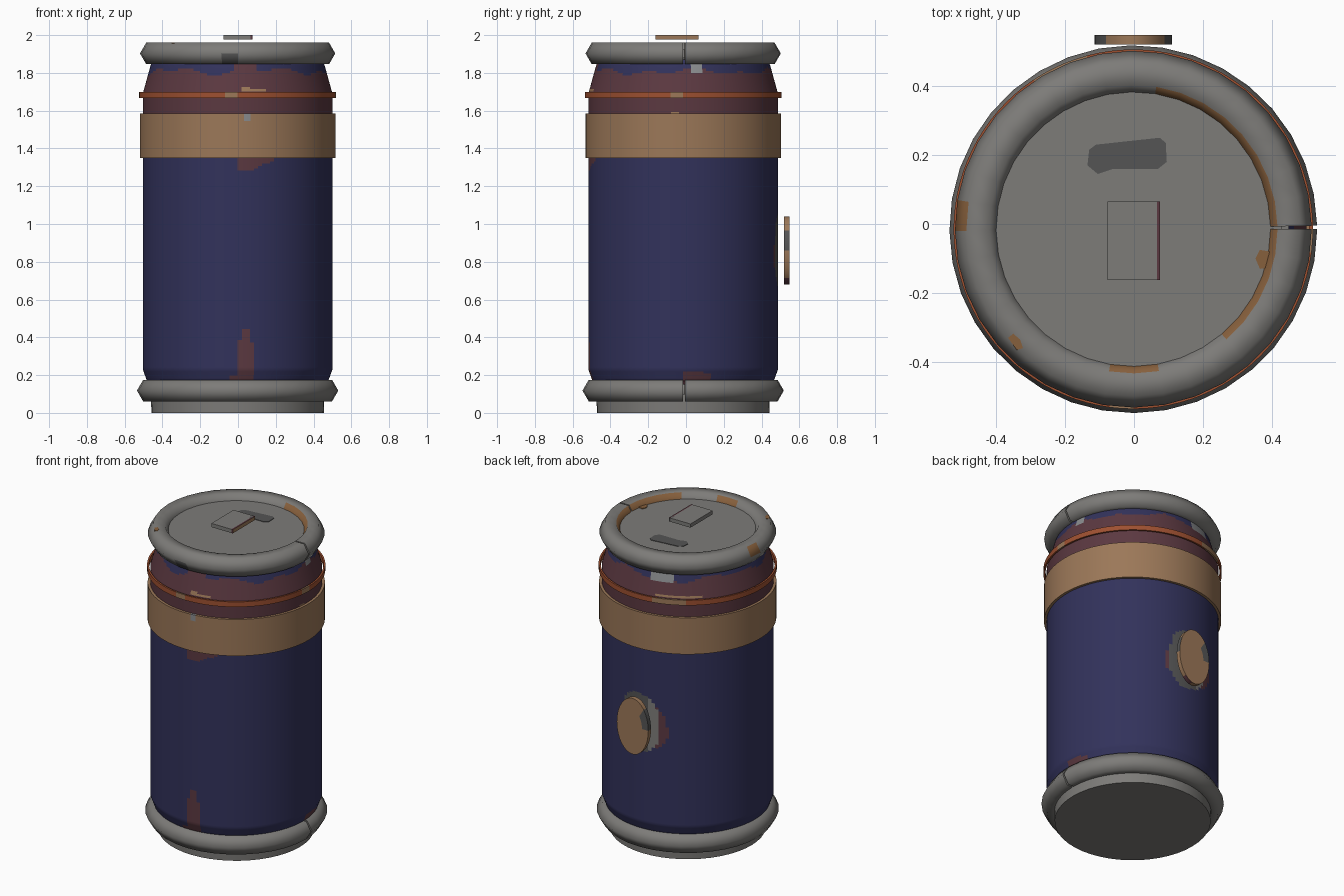
import bpy, bmesh, math
from mathutils import Vector

if "Cube" in bpy.data.objects:
    bpy.data.objects.remove(bpy.data.objects["Cube"])

CX, CY = -0.002, -0.015   # axis of the can


def material(name, r, g, b):
    m = bpy.data.materials.new(name)
    m.diffuse_color = (r, g, b, 1)
    m.use_nodes = True
    m.node_tree.nodes["Principled BSDF"].inputs["Base Color"].default_value = m.diffuse_color
    return m


MATS = [material("metal grey", 0.205, 0.2, 0.19),
        material("dark blue", 0.032, 0.032, 0.105),
        material("maroon", 0.105, 0.04, 0.052),
        material("tan", 0.33, 0.187, 0.098),
        material("burnt orange", 0.34, 0.08, 0.03),
        material("dark grey", 0.09, 0.09, 0.09),
        material("rust brown", 0.24, 0.115, 0.045),
        material("light grey", 0.25, 0.26, 0.27)]
GREY, BLUE, MAROON, TAN, ORANGE, DARK, RUST, LIGHT = range(8)


def finish(name, bm, rule, loc, sharp):
    bmesh.ops.remove_doubles(bm, verts=bm.verts, dist=1e-5)
    bmesh.ops.recalc_face_normals(bm, faces=bm.faces)
    for f in bm.faces:
        f.smooth = True
        f.material_index = rule(f.calc_center_median())
    for e in bm.edges:
        if len(e.link_faces) == 2 and e.calc_face_angle(0) > math.radians(sharp):
            e.smooth = False
    me = bpy.data.meshes.new(name)
    bm.to_mesh(me)
    bm.free()
    for m in MATS:
        me.materials.append(m)
    ob = bpy.data.objects.new(name, me)
    ob.location = loc
    bpy.context.collection.objects.link(ob)
    return ob


def lathe(name, profile, segs, rule, closed=False, gap=0.0, loc=(CX, CY, 0), sharp=40):
    """Spin (r, z) points about z, with an optional slit at +x."""
    bm = bmesh.new()
    n = segs + (1 if gap else 0)
    rows = []
    for i in range(n):
        a = math.radians(gap) + (2 * math.pi - math.radians(gap)) * i / segs
        rows.append([bm.verts.new((r * math.cos(a), r * math.sin(a), z)) for r, z in profile])
    m = len(profile)
    for i in range(segs):
        p, q = rows[i], rows[(i + 1) % n]
        for k in range(m if closed else m - 1):
            j = (k + 1) % m
            bm.faces.new((p[k], q[k], q[j], p[j]))
    if gap:
        bm.faces.new(rows[0])
        bm.faces.new(rows[-1])
    return finish(name, bm, rule, loc, sharp)


def ang(c):
    return math.degrees(math.atan2(c.y, c.x))


def rad(c):
    return math.hypot(c.x, c.y)


def dense(points, step):
    out = []
    for (r0, z0), (r1, z1) in zip(points, points[1:]):
        n = max(1, round(abs(z1 - z0) / step))
        out += [(r0 + (r1 - r0) * i / n, z0 + (z1 - z0) * i / n) for i in range(n)]
    return out + [points[-1]]


# Can body with painted shoulder and worn patches
def body_rule(c):
    a = math.radians(ang(c))
    x, y, z = c.x + CX, c.y + CY, c.z
    if y < 0 and abs(x) < 0.3:                       # front wear
        if z < 0.45 and -0.01 - 0.04 * (z < 0.2) < x < 0.09 and abs(x - 0.04) < 0.018 + 0.06 * (0.45 - z) / 0.27:
            return MAROON
        if 1.27 < z < 1.36 and 0 < x < 0.18 and z > 1.28 + max(0, x - 0.07) * 0.5:
            return MAROON
        if 1.70 < z < 1.725 and 0.02 < x < 0.14 and z < 1.73 - 0.15 * x:
            return TAN
        if z > 1.8 and -0.02 < x < 0.09:
            return MAROON
    if x > 0:                                        # right side wear
        if z < 0.22 - 0.1 * abs(y - 0.03) and -0.01 < y < 0.13:
            return MAROON
        if 1.80 < z and 0.03 < y < 0.09:
            return LIGHT
        if 1.58 < z < 1.6 and -0.08 < y < -0.03:
            return TAN
    if y > 0 and 0.6 < z < 1.1:                      # smudge behind the disc
        w = 0.02 * math.sin(9 * z * 3) + 0.01 * math.sin(40 * x)
        if math.hypot(x / 0.13, (z - 0.86) / 0.2) < 1 + w * 3:
            return DARK if x > -0.06 else GREY
        if math.hypot((x + 0.02) / 0.18, (z - 0.85) / 0.14) < 1 + w * 3:
            return MAROON
    if y > 0 and z > 1.79 and -0.2 < x < -0.06:
        return LIGHT
    if y > 0.2 and 1.70 < z < 1.72 and -0.35 < x < -0.1:
        return TAN
    top = 1.808 + 0.012 * math.sin(5 * a + 1) + 0.01 * math.sin(11 * a)
    return MAROON if 1.46 < z < top else BLUE


lathe("can_body", dense([(0.465, 0.15), (0.482, 0.175), (0.502, 0.23), (0.502, 1.69),
                         (0.462, 1.835), (0.45, 1.87)], 0.012), 144, body_rule)

# Base and lid
lathe("base", [(0, 0), (0.456, 0), (0.46, 0.1), (0, 0.1)], 48, lambda c: GREY)
lathe("lid", [(0, 1.925), (0.43, 1.925), (0.43, 1.88), (0, 1.88)], 48, lambda c: GREY)


# Rolled rims with a small slit on the right side
def hexagon(major, z, r):
    return [(major + r * math.cos(k * math.pi / 3), z + r * math.sin(k * math.pi / 3)) for k in range(6)]


def top_rim_rule(c):
    a, r = ang(c), rad(c)
    if c.z > 1.91:
        if r < 0.41 and (0 < a < 85 or -45 < a < -3):
            return RUST
        if r > 0.48 and 170 < a < 180:
            return RUST
        if r < 0.41 and -95 < a < -82:
            return RUST
    if c.z < 1.88 and -104 < a < -86 and r > 0.45:
        return DARK
    return GREY


lathe("top_rim", hexagon(0.451, 1.903, 0.066), 36, top_rim_rule, True, 1.1, sharp=75)
lathe("bottom_rim", hexagon(0.467, 0.118, 0.066), 36, lambda c: GREY, True, 1.1, sharp=75)


# Wide band and thin stripe hoop
def band_rule(c):
    x = c.x + CX
    return LIGHT if c.y < 0 and 0.02 < x < 0.07 and c.z > 1.545 else TAN


lathe("wide_band", [(0.498, 1.35)] + dense([(0.518, 1.35), (0.518, 1.585)], 0.04) + [(0.498, 1.585)],
      96, band_rule, True)


def hoop_rule(c):
    x, y = c.x + CX, c.y + CY
    worn = (y < 0 and -0.08 < x < 0) or (x > 0 and -0.08 < y < -0.03) or (y > 0 and -0.3 < x < -0.12)
    return TAN if worn else ORANGE


lathe("thin_hoop", [(0.51, 1.667), (0.521, 1.667), (0.521, 1.7), (0.51, 1.7)], 96, hoop_rule, True)


# Oval disc on the back
def disc_rule(c):
    a, r = ang(c), rad(c)
    if r > 0.97 and -32 < a < 0:
        return DARK
    if r > 0.97 and 52 < a < 85:
        return MAROON
    if r > 0.55 and -178 < a < -135:
        return DARK
    return TAN


disc = lathe("back_disc", [(0, 0.028), (0.6, 0.028), (1, 0.028), (1, 0), (0, 0)], 40, disc_rule,
             loc=(-0.002, 0.52, 0.86))
disc.scale = (0.1125, 0.18, 1)
disc.rotation_euler = (-math.pi / 2, 0, 0)


# Flat plates: pull tab, lid mark and spots on the rim
def plate(name, pts, z0, z1, rule):
    bm = bmesh.new()
    f = bm.faces.new([bm.verts.new((x, y, z0)) for x, y in pts])
    ext = bmesh.ops.extrude_face_region(bm, geom=[f])["geom"]
    bmesh.ops.translate(bm, vec=Vector((0, 0, z1 - z0)),
                        verts=[v for v in ext if isinstance(v, bmesh.types.BMVert)])
    return finish(name, bm, rule, (0, 0, 0), 40)


def box(x0, x1, y0, y1):
    return [(x0, y0), (x1, y0), (x1, y1), (x0, y1)]


plate("pull_tab", box(-0.077, 0.066, -0.162, 0.065), 1.976, 2.0, lambda c: GREY)
plate("pull_tab_edge", box(0.066, 0.076, -0.162, 0.065), 1.976, 2.0,
      lambda c: TAN if c.x > 0.075 else (MAROON if c.y < 0.03 else DARK))
plate("pull_tab_chip", box(0.057, 0.076, 0.03, 0.065), 1.998, 2.0, lambda c: DARK)
plate("lid_mark", [(-0.135, 0.17), (-0.105, 0.145), (-0.06, 0.16), (0.07, 0.16), (0.095, 0.18),
                   (0.092, 0.235), (0.075, 0.25), (0.0, 0.242), (-0.11, 0.23), (-0.13, 0.215)],
      1.924, 1.928, lambda c: DARK)
plate("rim_spot_front", [(-0.365, -0.33), (-0.34, -0.365), (-0.322, -0.36), (-0.33, -0.335), (-0.35, -0.318)],
      1.955, 1.9615, lambda c: RUST)
plate("lid_spot_right", [(0.352, -0.1), (0.365, -0.13), (0.4, -0.125), (0.395, -0.08), (0.365, -0.075)],
      1.924, 1.929, lambda c: RUST)
